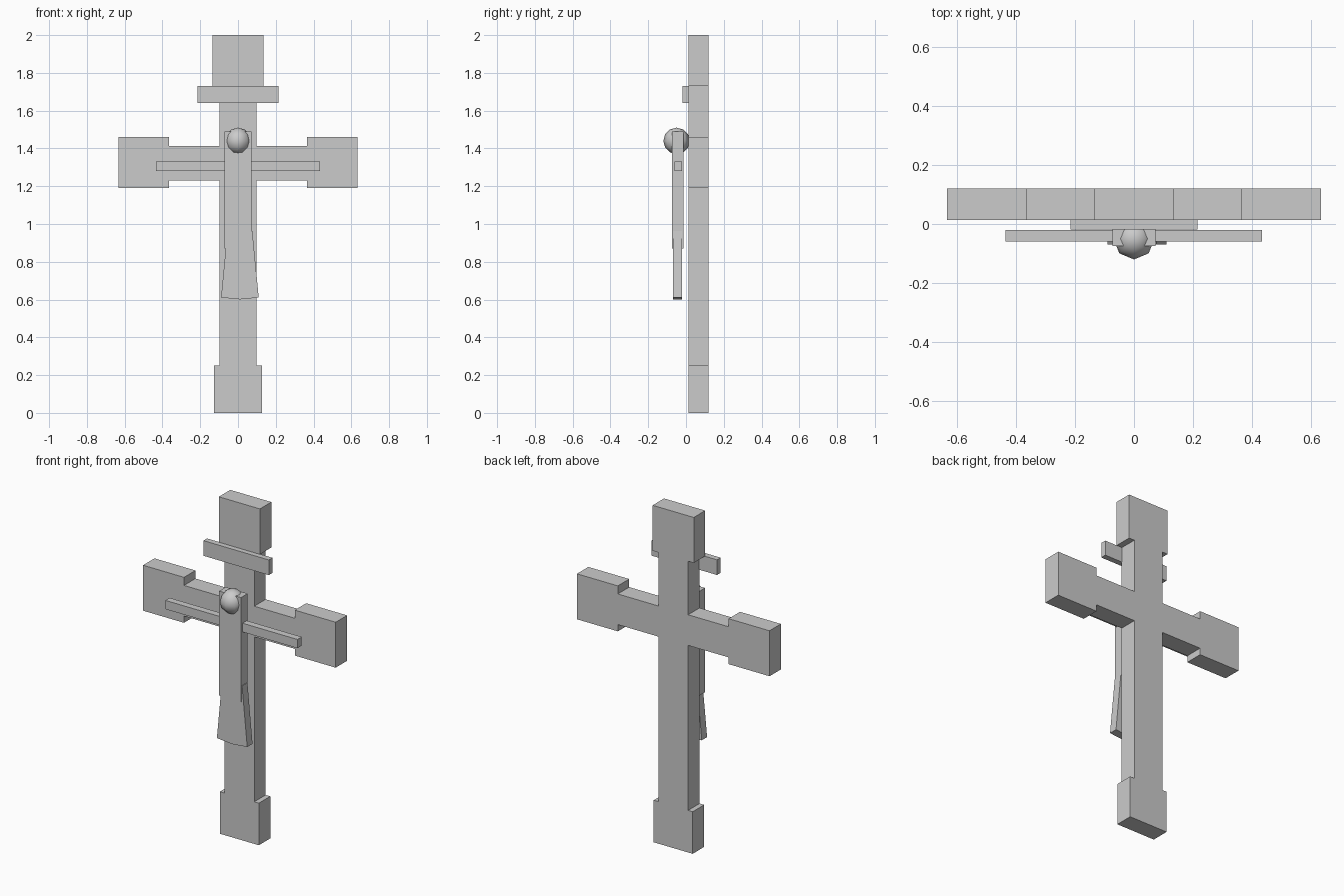
import bpy, bmesh
from mathutils import Matrix

if "Cube" in bpy.data.objects:
    bpy.data.objects.remove(bpy.data.objects["Cube"])


def new_object(name, bm):
    bmesh.ops.recalc_face_normals(bm, faces=bm.faces)
    mesh = bpy.data.meshes.new(name)
    bm.to_mesh(mesh)
    bm.free()
    obj = bpy.data.objects.new(name, mesh)
    bpy.context.collection.objects.link(obj)
    return obj


def box(name, x, y, z, tilt=0.0):
    """Box from (min, max) ranges, tilted about y around its own centre."""
    bm = bmesh.new()
    bmesh.ops.create_cube(bm, size=1)
    size = [r[1] - r[0] for r in (x, y, z)]
    centre = [(r[0] + r[1]) / 2 for r in (x, y, z)]
    bmesh.ops.scale(bm, vec=size, verts=bm.verts)
    bmesh.ops.rotate(bm, matrix=Matrix.Rotation(tilt, 3, 'Y'), verts=bm.verts)
    bmesh.ops.translate(bm, vec=centre, verts=bm.verts)
    return new_object(name, bm)


# Cross: half outline, mirrored and extruded backwards
half = [(0.128, 0), (0.128, 0.25), (0.098, 0.25), (0.098, 1.23),
        (0.364, 1.23), (0.364, 1.19), (0.633, 1.19), (0.633, 1.46),
        (0.364, 1.46), (0.364, 1.412), (0.098, 1.412), (0.098, 1.73),
        (0.135, 1.73), (0.135, 2)]
outline = half + [(-x, z) for x, z in reversed(half)]
bm = bmesh.new()
face = bm.faces.new([bm.verts.new((x, 0.013, z)) for x, z in outline])
side = bmesh.ops.extrude_face_region(bm, geom=[face])
moved = [g for g in side['geom'] if isinstance(g, bmesh.types.BMVert)]
bmesh.ops.translate(bm, vec=(0, 0.107, 0), verts=moved)
new_object("cross", bm)

# Blank plaque above the figure
box("plaque", (-0.215, 0.215), (-0.018, 0.016), (1.64, 1.73))

# Figure: torso, outstretched arms and splayed legs
box("torso", (-0.072, 0.072), (-0.075, -0.012), (0.87, 1.49))
box("arms", (-0.435, 0.433), (-0.06, -0.02), (1.28, 1.332))
for name, s in (("left_leg", 1), ("right_leg", -1)):
    cx = 0.01 + s * 0.033
    box(name, (cx - 0.05, cx + 0.05), (-0.07, -0.02), (0.605, 0.96), -s * 0.095)

# Head: low-sided smooth ball
bm = bmesh.new()
bmesh.ops.create_uvsphere(bm, u_segments=8, v_segments=6, radius=0.07)
bmesh.ops.translate(bm, vec=(0, -0.05, 1.44), verts=bm.verts)
for f in bm.faces:
    f.smooth = True
new_object("head", bm)
